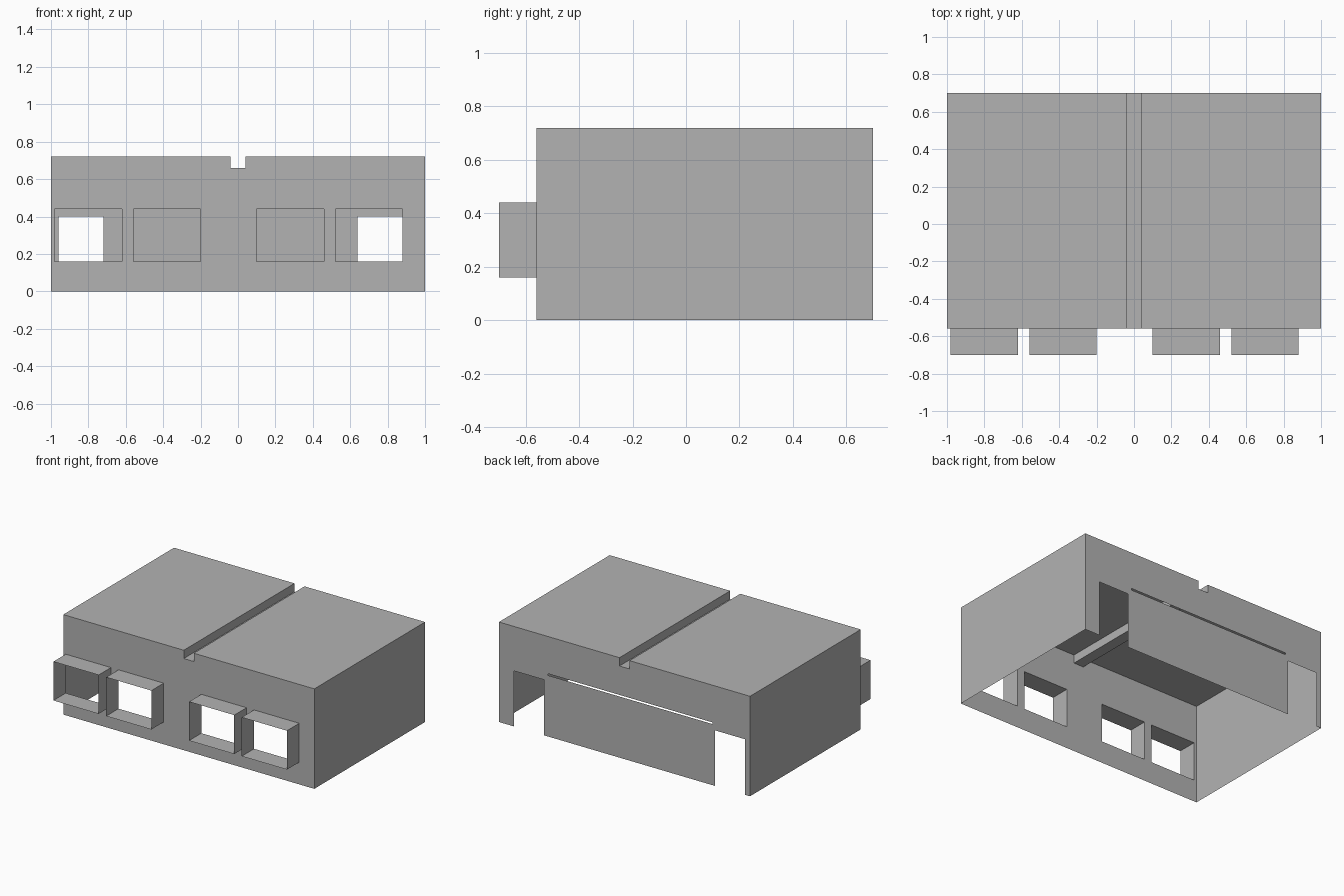
import bpy

if "Cube" in bpy.data.objects:
    bpy.data.objects.remove(bpy.data.objects["Cube"], do_unlink=True)

COLOUR = (0.45, 0.45, 0.45, 1)
grey = bpy.data.materials.new("plain grey")
grey.use_nodes = True
grey.diffuse_color = COLOUR
grey.node_tree.nodes["Principled BSDF"].inputs["Base Color"].default_value = COLOUR

FRONT, BACK, HOOD = -0.56, 0.7, -0.7
HEIGHT = 0.72
WINDOW_Z = (0.16, 0.44)
WINDOWS = [(-0.98, -0.62), (-0.56, -0.2), (0.1, 0.46), (0.52, 0.88)]
GROOVE = (-0.04, 0.04, 0.66, HEIGHT)


def add_object(name, verts, faces):
    mesh = bpy.data.meshes.new(name)
    mesh.from_pydata(verts, [], faces)
    mesh.materials.append(grey)
    obj = bpy.data.objects.new(name, mesh)
    bpy.context.collection.objects.link(obj)
    return obj


def extrude_sheet(name, profile, y0, y1, closed=False):
    """Sweep an x-z profile along y as a thin sheet."""
    n = len(profile)
    verts = [(x, y, z) for y in (y0, y1) for x, z in profile]
    faces = []
    for i in range(n if closed else n - 1):
        j = (i + 1) % n
        faces.append((i, j, j + n, i + n))
    return add_object(name, verts, faces)


def pierced_wall(name, y, holes, facing_back=False):
    """Flat wall across the full width, with rectangular holes (x0, x1, z0, z1)."""
    xs = sorted({-1, 1, *(x for h in holes for x in h[:2])})
    zs = sorted({0, HEIGHT, *(z for h in holes for z in h[2:])})
    verts = [(x, y, z) for z in zs for x in xs]
    w = len(xs)
    faces = []
    for r in range(len(zs) - 1):
        for c in range(w - 1):
            mx, mz = (xs[c] + xs[c + 1]) / 2, (zs[r] + zs[r + 1]) / 2
            if any(a < mx < b and d < mz < e for a, b, d, e in holes):
                continue
            a = r * w + c
            quad = (a, a + 1, a + 1 + w, a + w)
            faces.append(quad[::-1] if facing_back else quad)
    return add_object(name, verts, faces)


# Sides and roof with the central groove, open underneath
g0, g1, floor, top = GROOVE
extrude_sheet("sides_and_roof",
              [(-1, 0), (-1, top), (g0, top), (g0, floor),
               (g1, floor), (g1, top), (1, top), (1, 0)], FRONT, BACK)

# Front wall with four windows
pierced_wall("front_wall", FRONT, [GROOVE] + [w + WINDOW_Z for w in WINDOWS])

# Back wall with two doorways and a narrow slot
doors = [(-0.96, -0.72, 0, 0.4), (0.64, 0.88, 0, 0.4)]
slot = (-0.7, 0.61, 0.44, 0.452)
pierced_wall("back_wall", BACK, [GROOVE, slot] + doors, facing_back=True)

# Open hoods projecting around the windows
z0, z1 = WINDOW_Z
for i, (x0, x1) in enumerate(WINDOWS, 1):
    extrude_sheet(f"window_hood_{i}", [(x0, z0), (x0, z1), (x1, z1), (x1, z0)],
                  HOOD, FRONT, closed=True)
